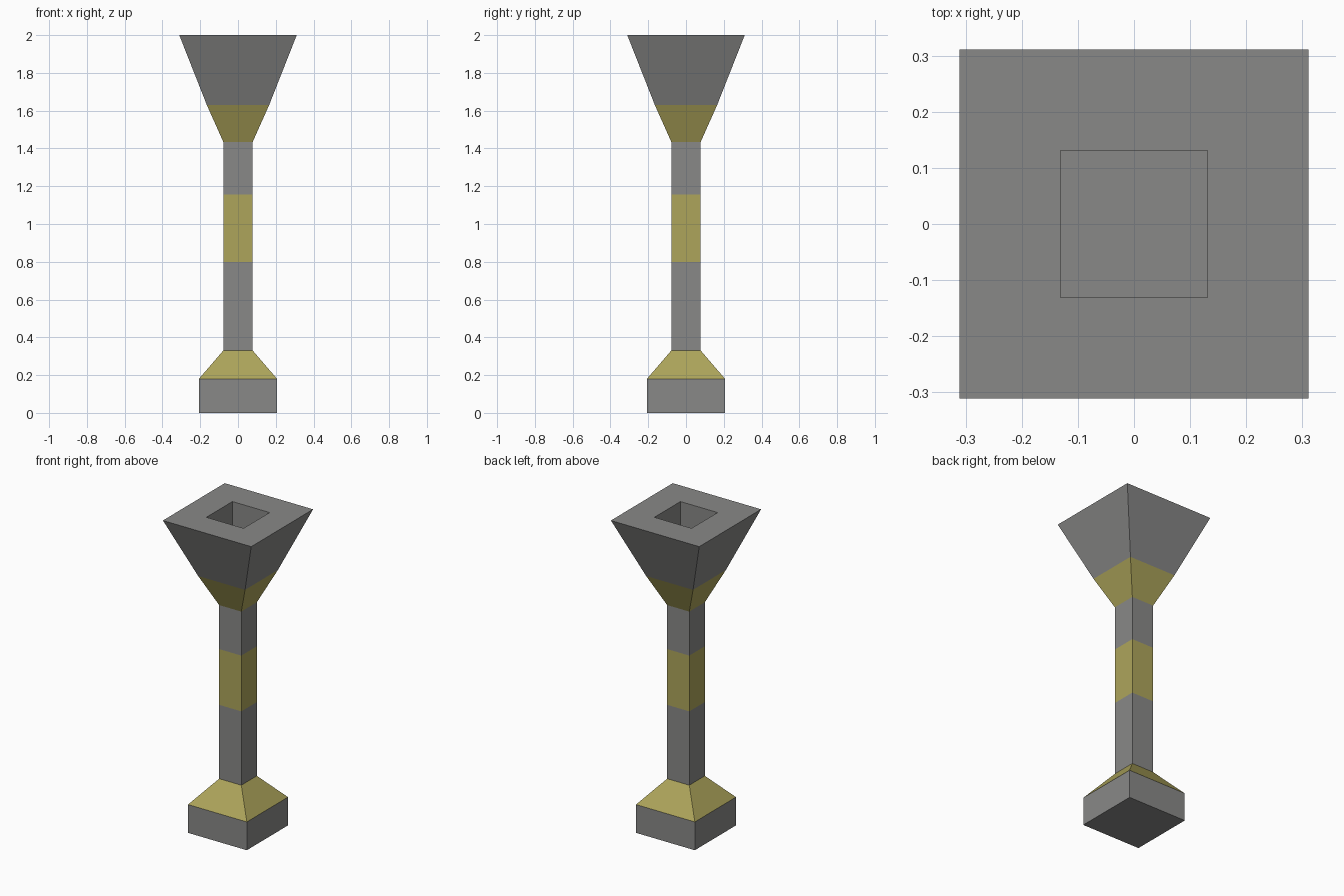
import bpy, bmesh

if "Cube" in bpy.data.objects:
    bpy.data.objects.remove(bpy.data.objects["Cube"])


def material(name, colour):
    m = bpy.data.materials.new(name)
    m.diffuse_color = (*colour, 1.0)
    m.use_nodes = True
    m.node_tree.nodes["Principled BSDF"].inputs["Base Color"].default_value = m.diffuse_color
    return m


stone = material("grey stone", (0.25, 0.25, 0.245))
brass = material("dull yellow", (0.42, 0.375, 0.105))
GREY, YELLOW = 0, 1

# Square section profile from the foot up, over the rim and down into the socket:
# (half width, height, colour of the band leading up to this level)
profile = [
    (0.207, 0.00, GREY),
    (0.207, 0.18, GREY),     # foot block
    (0.078, 0.33, YELLOW),   # sloping foot collar
    (0.078, 0.80, GREY),     # lower shaft
    (0.078, 1.155, YELLOW),  # shaft band
    (0.078, 1.435, GREY),    # upper shaft
    (0.165, 1.63, YELLOW),   # flared neck
    (0.311, 2.00, GREY),     # flared head
    (0.131, 2.00, GREY),     # rim
    (0.131, 1.70, GREY),     # socket walls
]

bm = bmesh.new()
corners = [(-1, -1), (1, -1), (1, 1), (-1, 1)]
rings = [[bm.verts.new((x * h, y * h, z)) for x, y in corners] for h, z, _ in profile]

# Skin neighbouring rings, coloured by band
for (lower, upper), (_, _, colour) in zip(zip(rings, rings[1:]), profile[1:]):
    for i in range(4):
        j = (i + 1) % 4
        face = bm.faces.new((lower[i], lower[j], upper[j], upper[i]))
        face.material_index = colour

# Underside and socket floor
bm.faces.new(rings[0][::-1])
bm.faces.new(rings[-1])
bmesh.ops.recalc_face_normals(bm, faces=bm.faces)

mesh = bpy.data.meshes.new("pedestal")
bm.to_mesh(mesh)
bm.free()
mesh.materials.append(stone)
mesh.materials.append(brass)
bpy.context.collection.objects.link(bpy.data.objects.new("pedestal", mesh))
